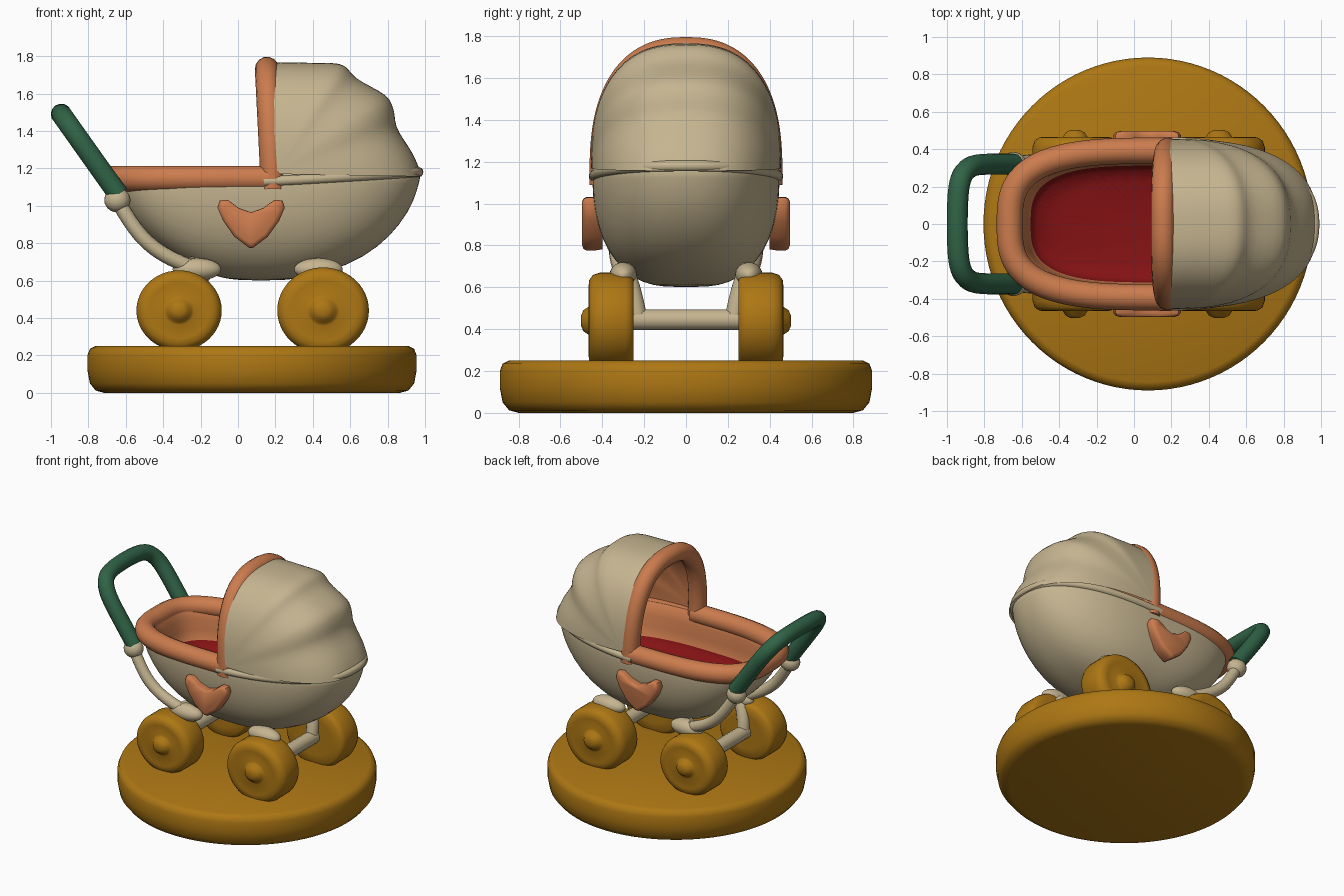
import bpy, bmesh, math
from math import sin, cos, pi, radians

if "Cube" in bpy.data.objects:
    bpy.data.objects.remove(bpy.data.objects["Cube"])


def mat(name, rgb):
    m = bpy.data.materials.new(name)
    m.diffuse_color = (*rgb, 1)
    m.use_nodes = True
    m.node_tree.nodes["Principled BSDF"].inputs["Base Color"].default_value = m.diffuse_color
    return m


CREAM = mat("cream", (0.56, 0.46, 0.28))
MUSTARD = mat("mustard", (0.42, 0.185, 0.007))
TERRA = mat("terracotta", (0.60, 0.20, 0.075))
GREEN = mat("green", (0.030, 0.125, 0.062))
RED = mat("dark red", (0.23, 0.006, 0.007))


def smooth(ob, angle=50):
    bpy.ops.object.select_all(action='DESELECT')
    ob.select_set(True)
    bpy.context.view_layer.objects.active = ob
    bpy.ops.object.shade_smooth_by_angle(angle=radians(angle))


def skin(name, rings, mats, bands=None, closed=True, subsurf=0, flip=False, angle=50):
    """Join rings of points into a surface; closed rings are capped at both ends."""
    bm = bmesh.new()
    vs = [[bm.verts.new(p) for p in r] for r in rings]
    n = len(vs[0])
    for i in range(len(vs) - 1):
        for j in range(n if closed else n - 1):
            k = (j + 1) % n
            f = bm.faces.new((vs[i][j], vs[i][k], vs[i + 1][k], vs[i + 1][j]))
            f.material_index = bands[i] if bands else 0
    if closed:
        bm.faces.new(vs[0])
        bm.faces.new(vs[-1]).material_index = bands[-1] if bands else 0
    bmesh.ops.recalc_face_normals(bm, faces=bm.faces[:])
    if flip:
        bmesh.ops.reverse_faces(bm, faces=bm.faces[:])
    me = bpy.data.meshes.new(name)
    bm.to_mesh(me)
    bm.free()
    for m in mats:
        me.materials.append(m)
    ob = bpy.data.objects.new(name, me)
    bpy.context.collection.objects.link(ob)
    smooth(ob, angle)
    if subsurf:
        md = ob.modifiers.new("round", 'SUBSURF')
        md.levels = md.render_levels = subsurf
    return ob


def tube(name, pts, r, m):
    cu = bpy.data.curves.new(name, 'CURVE')
    cu.dimensions = '3D'
    cu.bevel_depth, cu.bevel_resolution, cu.use_fill_caps = r, 5, True
    sp = cu.splines.new('NURBS')
    sp.points.add(len(pts) - 1)
    for p, q in zip(sp.points, pts):
        p.co = (*q, 1)
    sp.order_u, sp.use_endpoint_u, sp.resolution_u = 3, True, 4
    cu.materials.append(m)
    ob = bpy.data.objects.new(name, cu)
    bpy.context.collection.objects.link(ob)
    bpy.ops.object.select_all(action='DESELECT')
    ob.select_set(True)
    bpy.context.view_layer.objects.active = ob
    bpy.ops.object.convert(target='MESH')
    smooth(bpy.context.object)


def blob(name, loc, scale, m):
    bpy.ops.mesh.primitive_uv_sphere_add(segments=24, ring_count=14, location=loc)
    ob = bpy.context.object
    ob.name, ob.scale = name, scale
    ob.data.materials.append(m)
    smooth(ob)


def spow(v, e):
    return math.copysign(abs(v) ** e, v)


def plan(a, xl, xr, b, z):
    """Point on the basket outline: squarer at the foot end, rounder at the hood end."""
    c, e = cos(a), 2 / (2.3 if cos(a) > 0 else 3.1)
    return ((xl + xr) / 2 + (xr - xl) / 2 * spow(c, e), b * spow(sin(a), e), z)


def turn(n=64):
    return [2 * pi * i / n for i in range(n)]


# Round base
skin("base", [[(0.075 + 0.88 * s * cos(a), 0.89 * s * sin(a), z) for a in turn(96)]
              for z, s in [(0, .90), (.012, .95), (.05, .985), (.12, 1), (.2, 1),
                           (.235, .985), (.25, .95)]], [MUSTARD])

# Basket: outer wall up, rim, lining down, floor
basket = [(.60, .0, .25, .10), (.62, -.12, .38, .21), (.68, -.27, .59, .30),
          (.78, -.43, .755, .38), (.90, -.555, .87, .425), (1.03, -.64, .945, .447),
          (1.13, -.665, .97, .447), (1.18, -.665, .985, .44), (1.18, -.615, .90, .36),
          (1.10, -.58, .86, .325), (.91, -.56, .76, .32), (.86, -.50, .70, .27)]
skin("basket", [[plan(a, xl, xr, b, z) for a in turn()] for z, xl, xr, b in basket],
     [CREAM, TERRA, RED], [0] * 7 + [1] * 3 + [2, 2], subsurf=1)

# Folded hood, fanned around a pivot at the basket edge
FOLDS = [(91, .595), (83, .603), (75, .616), (67, .645), (59.5, .69), (55, .685), (51, .665),
         (43, .69), (35, .732), (31, .728), (26.5, .715), (22, .69), (15, .71), (9, .742),
         (3, .768), (-1, .782)]


def hood(name, inset, m, flip):
    rings = []
    for deg, r in FOLDS:
        t, ring = radians(deg), []
        for i in range(37):
            p = pi * (0.004 + 0.992 * i / 36)
            q = (r - inset) * sin(p) ** .8
            ring.append((.2 + q * cos(t), (.455 - inset) * spow(cos(p), .8), 1.17 + q * sin(t)))
        rings.append(ring)
    skin(name, rings, [m], closed=False, subsurf=1, flip=flip, angle=80)


hood("hood", 0, CREAM, False)
hood("hood_lining", .065, TERRA, True)

# Seam ridge where the hood meets the basket
tube("hood_seam", [plan(-pi / 2 + pi * i / 32, -.69, .965, .438, 1.13 + .05 * sin(pi * i / 32))
                   for i in range(33)], .027, CREAM)

# Padded rims of basket and hood
rim = [plan(pi / 2 + pi * i / 40, -.665, .925, .392, 1.145) for i in range(41)]
tube("basket_rim", [(.2, .392, 1.145)] + rim + [(.2, -.392, 1.145)], .07, TERRA)
arch = []
for i in range(41):
    s = max(sin(pi * i / 40), 0) ** .8
    arch.append((.185 - .03 * s, .398 * spow(cos(pi * i / 40), .8), 1.14 + .592 * s))
tube("hood_rim", [(.185, .398, 1.09)] + arch + [(.185, -.398, 1.09)], .065, TERRA)

# Push handle
half = [(0, .32), (.25, .32), (.55, .32), (.78, .31), (.95, .25), (1, .12)]
path = half + [(t, -y) for t, y in reversed(half)]
tube("handle", [(-.64 - .305 * t, y, 1.06 + .43 * t) for t, y in path], .056, GREEN)

HEART = [(.01, -.135), (.09, -.075), (.15, .01), (.18, .08), (.168, .118), (.125, .122),
         (.065, .078), (0, .055)]
heart = HEART + [(-x, z) for x, z in reversed(HEART[:-1])]
WHEEL = [(.25, .6), (.25, .88), (.265, .96), (.29, 1), (.41, 1), (.445, .95), (.463, .84),
         (.466, .7), (.455, .36), (.465, .29), (.49, .22), (.503, .1)]

for s, side in ((-1, "front"), (1, "back")):
    # Handle knob and the strap running down the basket
    blob(side + "_knob", (-.645, .32 * s, 1.03), (.07, .065, .065), CREAM)
    tube(side + "_strap", [(-.64, .32 * s, 1.02), (-.56, .335 * s, .88), (-.44, .33 * s, .76),
                           (-.28, .31 * s, .68), (-.15, .28 * s, .63)], .04, CREAM)
    # Heart ornament
    skin(side + "_heart", [[(.07 + x * k, s * y, .91 + z * k) for x, z in heart]
                           for y, k in [(.40, .95), (.44, 1), (.475, 1), (.49, .94), (.497, .8)]],
         [TERRA])
    for x, r, bx, end in ((-.315, .228, -.22, "left"), (.455, .245, .43, "right")):
        # Wheel with hub, and its suspension
        skin(f"{side}_{end}_wheel", [[(x + r * k * cos(a), s * y, .44 + .94 * r * k * sin(a))
                                      for a in turn(48)] for y, k in WHEEL], [MUSTARD])
        tube(f"{side}_{end}_leg", [(x, .23 * s, .45), (x, .25 * s, .58), (bx, .30 * s, .70)],
             .045, CREAM)
        blob(f"{side}_{end}_bracket", (bx, .30 * s, .66), (.13, .065, .06), CREAM)

# Axles
for x, end in ((-.315, "left"), (.455, "right")):
    tube(end + "_axle", [(x, -.3, .445), (x, 0, .445), (x, .3, .445)], .05, CREAM)
